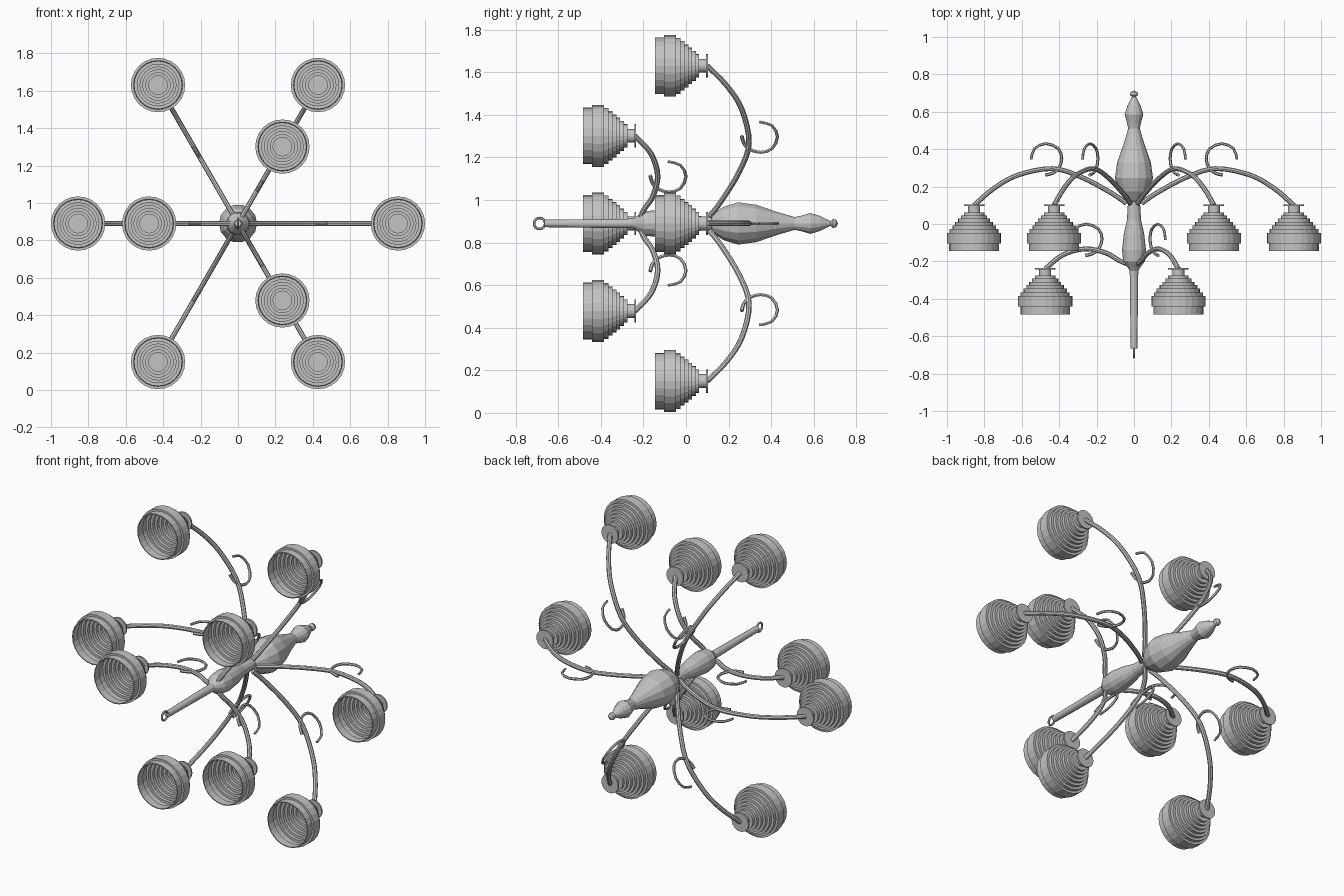
import bpy, bmesh, math
from mathutils import Vector, Matrix

if "Cube" in bpy.data.objects:
    bpy.data.objects.remove(bpy.data.objects["Cube"])

CZ = 0.89  # height of the chandelier axis, which runs along y
metal = bpy.data.materials.new("grey metal")
metal.diffuse_color = (0.55, 0.55, 0.55, 1)
metal.use_nodes = True
metal.node_tree.nodes["Principled BSDF"].inputs["Base Color"].default_value = metal.diffuse_color


def finish(bm, name):
    bmesh.ops.remove_doubles(bm, verts=bm.verts, dist=1e-5)
    bmesh.ops.recalc_face_normals(bm, faces=bm.faces)
    me = bpy.data.meshes.new(name)
    bm.to_mesh(me)
    bm.free()
    me.materials.append(metal)
    ob = bpy.data.objects.new(name, me)
    bpy.context.collection.objects.link(ob)
    return ob


def lathe(name, profile, segs, centre):
    """Spin (radius, y) points around a y-parallel axis through centre."""
    bm = bmesh.new()
    vs = [bm.verts.new((r, y, 0)) for r, y in profile]
    es = [bm.edges.new(p) for p in zip(vs, vs[1:])]
    bmesh.ops.spin(bm, geom=vs + es, cent=(0, 0, 0), axis=(0, 1, 0),
                   angle=2 * math.pi, steps=segs)
    bmesh.ops.translate(bm, verts=bm.verts, vec=centre)
    return finish(bm, name)


def smooth_path(pts, n=4):
    """Catmull-Rom interpolation of a few control points."""
    p = [Vector(q) for q in pts]
    p = [2 * p[0] - p[1]] + p + [2 * p[-1] - p[-2]]
    out = []
    for a, b, c, d in zip(p, p[1:], p[2:], p[3:]):
        for i in range(n):
            t = i / n
            out.append(0.5 * (2 * b + (c - a) * t + (2 * a - 5 * b + 4 * c - d) * t * t
                              + (3 * b - a - 3 * c + d) * t ** 3))
    return out + [p[-2]]


def tube(name, pts, angle, rad, tip=None, sides=8):
    """Sweep a round section along (r, y) points in the radial plane at angle."""
    tip = tip or rad
    bm = bmesh.new()
    rings = []
    for i, p in enumerate(pts):
        t = (pts[min(i + 1, len(pts) - 1)] - pts[max(i - 1, 0)]).normalized()
        nrm = Vector((-t.y, t.x, 0))
        w = rad + (tip - rad) * i / (len(pts) - 1)
        rings.append([bm.verts.new(Vector((p.x, p.y, 0))
                      + w * (math.cos(a) * nrm + math.sin(a) * Vector((0, 0, 1))))
                      for a in (2 * math.pi * k / sides for k in range(sides))])
    for a, b in zip(rings, rings[1:]):
        for k in range(sides):
            j = (k + 1) % sides
            bm.faces.new((a[k], a[j], b[j], b[k]))
    bm.faces.new(rings[0])
    bm.faces.new(rings[-1])
    bm.transform(Matrix.Translation((0, 0, CZ)) @ Matrix.Rotation(-angle, 4, 'Y'))
    return finish(bm, name)


# Central turned stem with two bulbs and a finial
lathe("stem", [(0, -0.665), (0.018, -0.665), (0.023, -0.25), (0.032, -0.235),
               (0.058, -0.2), (0.064, -0.14), (0.054, -0.05), (0.038, 0.02),
               (0.032, 0.12), (0.045, 0.125), (0.08, 0.175), (0.102, 0.245),
               (0.09, 0.33), (0.055, 0.43), (0.031, 0.51), (0.037, 0.54),
               (0.05, 0.585), (0.036, 0.63), (0.016, 0.67), (0.011, 0.68),
               (0.022, 0.69), (0.018, 0.705), (0, 0.714)], 14, (0, 0, CZ))

# Hanging ring at the front end, lying in the y-z plane
ring = [Vector((0.026 * math.cos(a), -0.688 + 0.026 * math.sin(a)))
        for a in (2 * math.pi * k / 16 for k in range(17))]
tube("end_ring", ring, math.pi / 2, 0.006, sides=6)

# Stepped shade: outer steps (radius, y where the step ends), then hollow inside
steps = [(0.133, -0.103), (0.145, -0.047), (0.131, -0.027), (0.116, -0.008),
         (0.101, 0.011), (0.086, 0.029), (0.070, 0.046), (0.055, 0.062)]
T = 0.005
outer, inner, y0 = [], [], -0.145
for r, y in steps:
    # the wide band opens T later and every other inner step sits T lower
    start = y0 if y0 < -0.14 else y0 + T if r > 0.14 else y0 - T
    end = y + T if r < 0.14 and y < -0.1 else y - T
    outer += [(r, y0), (r, y)]
    inner += [(r - T, start), (r - T, end)]
    y0 = y
shade = ([(0, 0.104), (0.055, 0.104), (0.055, 0.095), (0.032, 0.095), (0.032, 0.062)]
         + outer[::-1] + inner + [(0, 0.062 - T)])

outer_arm = smooth_path([(0.04, 0.11), (0.12, 0.165), (0.28, 0.25), (0.436, 0.296),
                         (0.62, 0.262), (0.75, 0.19), (0.855, 0.1)])
inner_arm = smooth_path([(0.03, -0.215), (0.08, -0.195), (0.15, -0.155), (0.26, -0.133),
                         (0.38, -0.165), (0.475, -0.24)])
curl = smooth_path([(0.475, 0.262), (0.435, 0.272), (0.402, 0.3), (0.386, 0.35),
                    (0.405, 0.403), (0.47, 0.43), (0.532, 0.403), (0.551, 0.345)], 2)


def branch(label, angle, arm, reach, dy, curl_shift):
    """One arm with its scroll and shade."""
    tube(label + "_arm", arm, angle, 0.013)
    tube(label + "_scroll", [p + Vector(curl_shift) for p in curl], angle, 0.009, 0.007, 6)
    lathe(label + "_shade", shade, 24,
          (reach * math.cos(angle), dy, CZ + reach * math.sin(angle)))


# Six long arms at the back tier, three short arms at the front tier
for i in range(6):
    branch("long_%d" % i, math.radians(60 * i), outer_arm, 0.855, 0, (0, 0))
for i in range(3):
    branch("short_%d" % i, math.radians(60 + 120 * i), inner_arm, 0.475, -0.338, (-0.215, -0.43))
